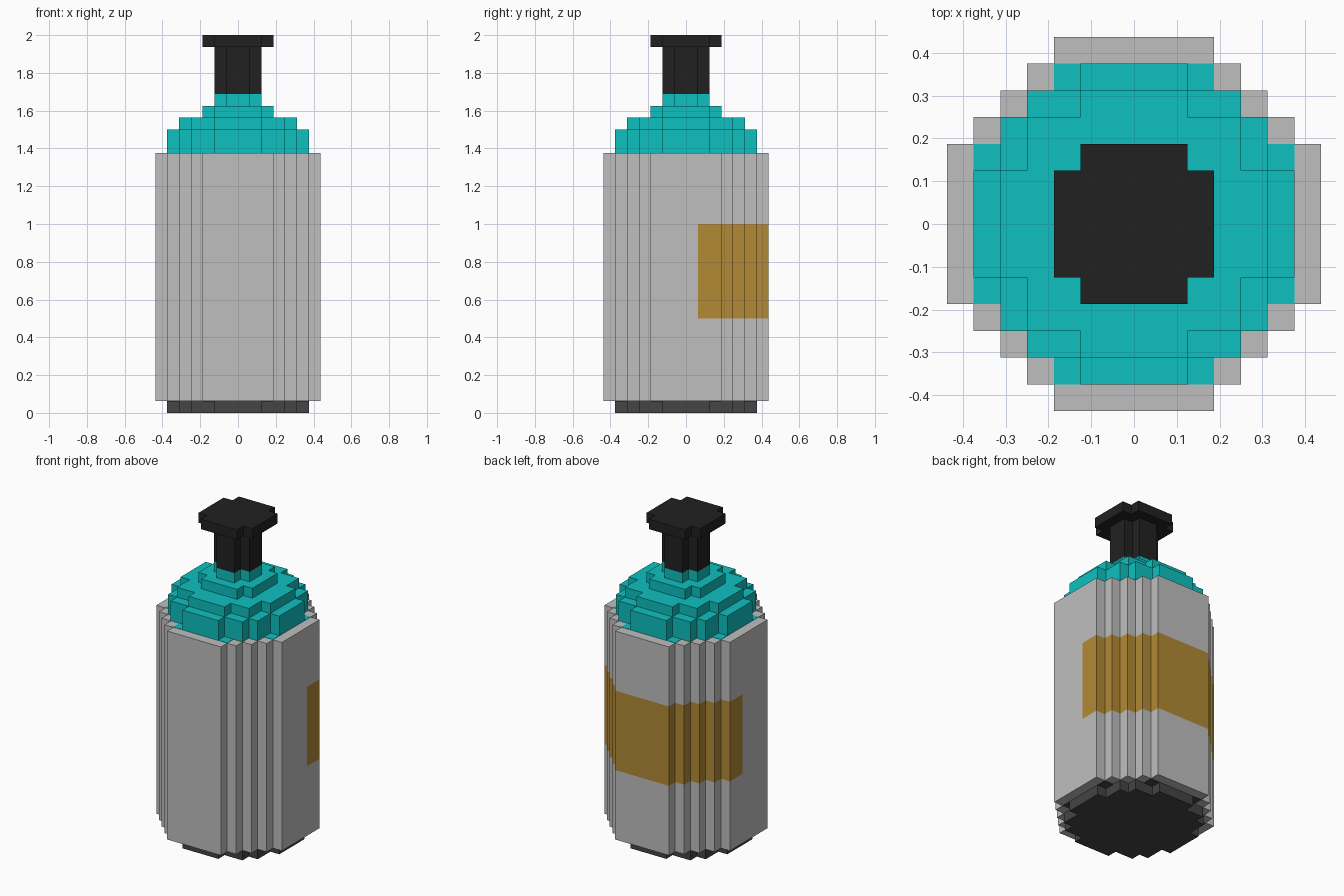
import bpy
import bmesh

U = 1 / 16  # size of one block

cube = bpy.data.objects.get("Cube")
if cube:
    bpy.data.objects.remove(cube, do_unlink=True)


def material(name, r, g, b):
    m = bpy.data.materials.new(name)
    m.use_nodes = True
    m.diffuse_color = (r, g, b, 1)
    m.node_tree.nodes["Principled BSDF"].inputs["Base Color"].default_value = (r, g, b, 1)
    return m


grey = material("light grey", 0.52, 0.52, 0.52)
teal = material("teal", 0.0045, 0.527, 0.527)
black = material("black", 0.0155, 0.0155, 0.0155)
dark = material("dark grey", 0.058, 0.058, 0.058)
ochre = material("ochre", 0.445, 0.255, 0.035)


def outline(steps):
    """Stepped round outline from the outer corners of one quarter."""
    quarter = []
    for i, (x, y) in enumerate(steps):
        if i:
            quarter.append((x, steps[i - 1][1]))
        quarter.append((x, y))
    points = []
    for _ in range(4):
        points += quarter
        quarter = [(-y, x) for x, y in quarter]
    return points


def prism(name, steps, low, high, mats, cuts=(), rule=None):
    """Extrude a stepped outline, optionally cut it and colour faces by rule."""
    bm = bmesh.new()
    base = bm.faces.new([bm.verts.new((x * U, y * U, low * U)) for x, y in outline(steps)])
    grown = bmesh.ops.extrude_face_region(bm, geom=[base], use_keep_orig=True)
    top = [v for v in grown["geom"] if isinstance(v, bmesh.types.BMVert)]
    bmesh.ops.translate(bm, verts=top, vec=(0, 0, (high - low) * U))
    for point, normal in cuts:
        bmesh.ops.bisect_plane(bm, geom=bm.verts[:] + bm.edges[:] + bm.faces[:],
                               plane_co=[c * U for c in point], plane_no=normal)
    bmesh.ops.recalc_face_normals(bm, faces=bm.faces[:])
    if rule:
        for f in bm.faces:
            f.material_index = int(rule(f.calc_center_median() / U, f.normal))
    mesh = bpy.data.meshes.new(name)
    bm.to_mesh(mesh)
    bm.free()
    for m in mats:
        mesh.materials.append(m)
    obj = bpy.data.objects.new(name, mesh)
    bpy.context.collection.objects.link(obj)
    return obj


# Outlines, from widest to narrowest
BODY = [(7, 3), (6, 4), (5, 5), (4, 6), (3, 7)]
CORE = [(6, 3), (5, 4), (4, 5), (3, 6)]
WIDE = [(6, 2), (5, 4), (4, 5), (2, 6)]
MID = [(5, 2), (4, 4), (2, 5)]
SMALL = [(3, 2), (2, 3)]
NECK = [(2, 1), (1, 2)]

# Bottle wall with the label wrapped round the back half
UP, BACK = (0, 0, 1), (0, 1, 0)
prism("bottle_body", BODY, 1, 22, [grey, ochre],
      cuts=[((0, 0, 8), UP), ((0, 0, 16), UP), ((0, 1, 0), BACK)],
      rule=lambda c, n: abs(n.z) < 0.5 and 8 < c.z < 16 and c.y > 1)

# Base and the filling showing at the ends of the wall
prism("base", WIDE, 0, 1, [dark])
prism("base_seal", CORE, 0.97, 1.05, [dark])
prism("filling_top", CORE, 21.9, 22.03, [teal])

# Stepped shoulder
for i, (steps, low, high) in enumerate([(WIDE, 22, 24), (MID, 24, 25),
                                        (SMALL, 25, 26), (NECK, 26, 27)]):
    prism(f"shoulder_step_{i + 1}", steps, low, high, [teal])

# Stopper
prism("stopper_stem", NECK, 27, 31, [black])
prism("stopper_head", SMALL, 31, 32, [black])
